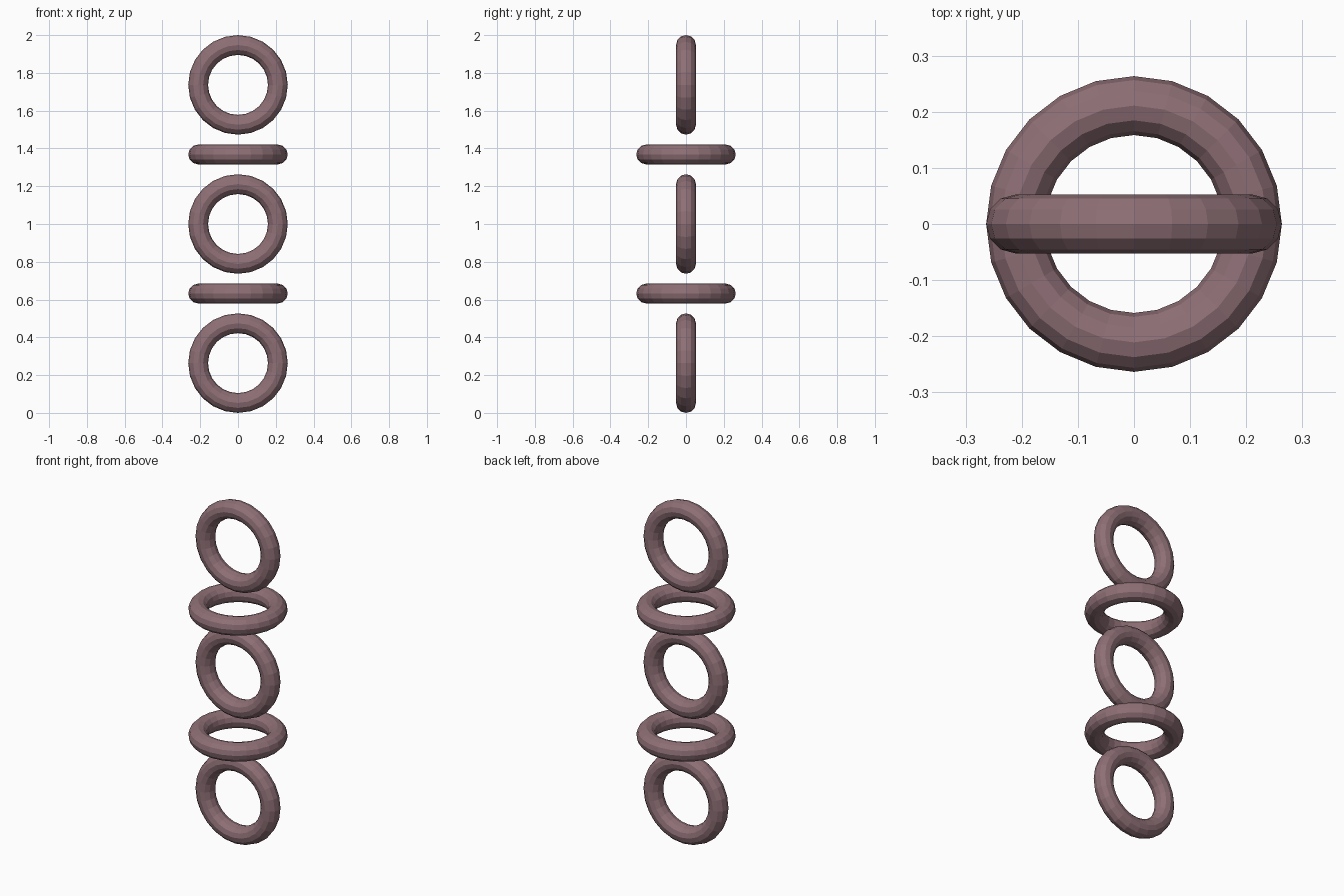
import bpy
import math

cube = bpy.data.objects.get("Cube")
if cube:
    bpy.data.objects.remove(cube, do_unlink=True)

# One dusty mauve colour for every ring
mauve = bpy.data.materials.new("dusty_mauve")
mauve.use_nodes = True
colour = (0.27, 0.16, 0.18, 1)
mauve.diffuse_color = colour
mauve.node_tree.nodes["Principled BSDF"].inputs["Base Color"].default_value = colour

MAJOR, MINOR = 0.211, 0.0525
RADIUS = MAJOR + MINOR
STEP = (2 - 2 * RADIUS) / 4


def ring(name, z, upright):
    bpy.ops.mesh.primitive_torus_add(
        major_radius=MAJOR, minor_radius=MINOR,
        major_segments=24, minor_segments=12,
        location=(0, 0, z),
        rotation=(math.pi / 2 if upright else 0, 0, 0))
    obj = bpy.context.object
    obj.name = name
    obj.data.materials.append(mauve)
    bpy.ops.object.shade_flat()


# Stack of rings, alternately upright and lying flat
for i in range(5):
    upright = i % 2 == 0
    ring(f"{'upright' if upright else 'flat'}_ring_{i + 1}", RADIUS + i * STEP, upright)
